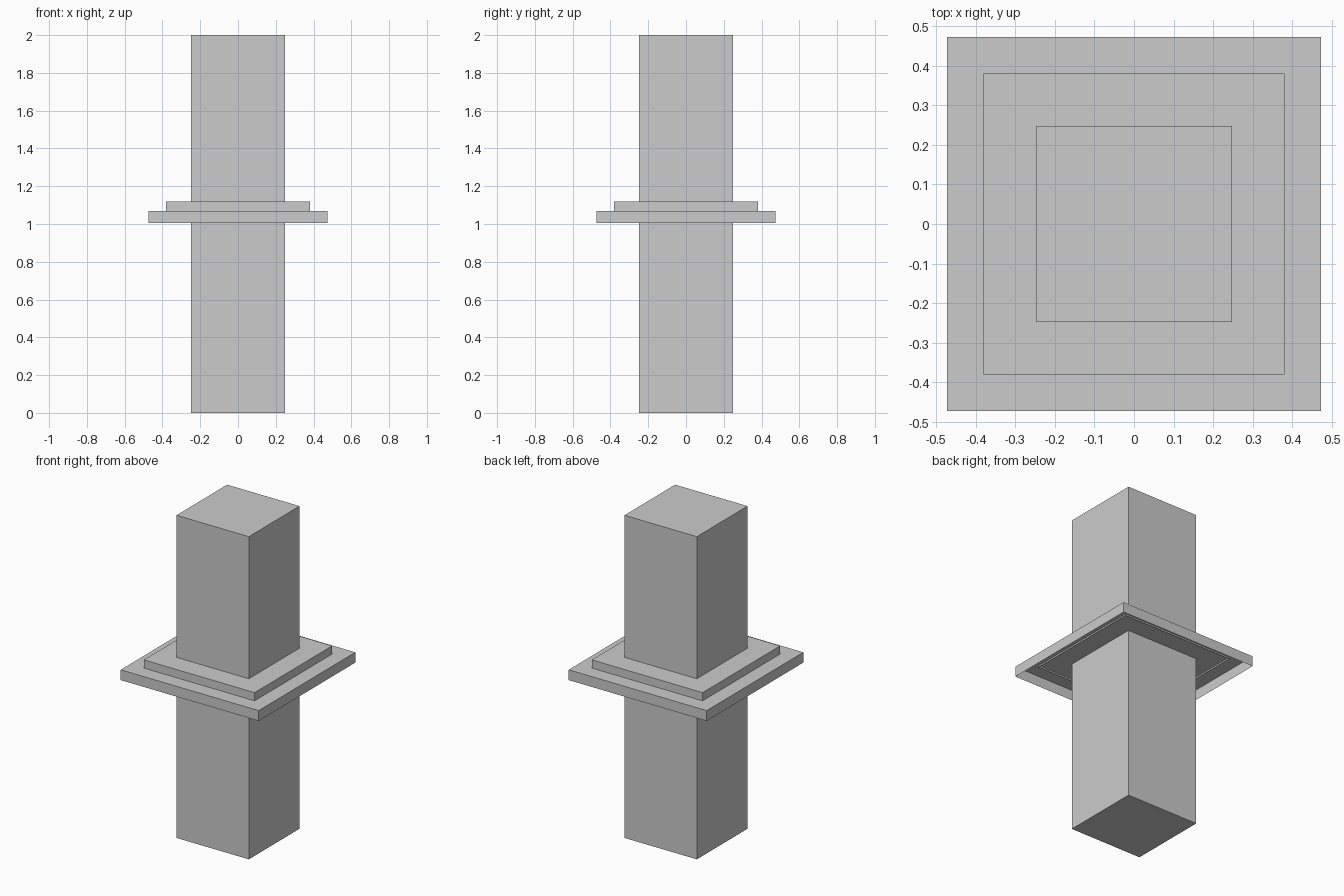
import bpy
import bmesh

if "Cube" in bpy.data.objects:
    bpy.data.objects.remove(bpy.data.objects["Cube"])


def block(name, half, z0, z1, open_bottom=False):
    """Square block, optionally an open-bottomed cap."""
    bm = bmesh.new()
    bmesh.ops.create_cube(bm, size=1)
    for v in bm.verts:
        v.co.x *= 2 * half
        v.co.y *= 2 * half
        v.co.z = z1 if v.co.z > 0 else z0
    bm.normal_update()
    if open_bottom:
        bottom = [f for f in bm.faces if f.normal.z < -0.9]
        bmesh.ops.delete(bm, geom=bottom, context='FACES')
    mesh = bpy.data.meshes.new(name)
    bm.to_mesh(mesh)
    bm.free()
    obj = bpy.data.objects.new(name, mesh)
    bpy.context.collection.objects.link(obj)
    return obj


# Square post running the full height
block("post", 0.248, 0.0, 2.0)

# Stepped collar: two hollow caps, open underneath
block("collar_lower", 0.473, 1.004, 1.068, open_bottom=True)
block("collar_upper", 0.38, 1.058, 1.119, open_bottom=True)
